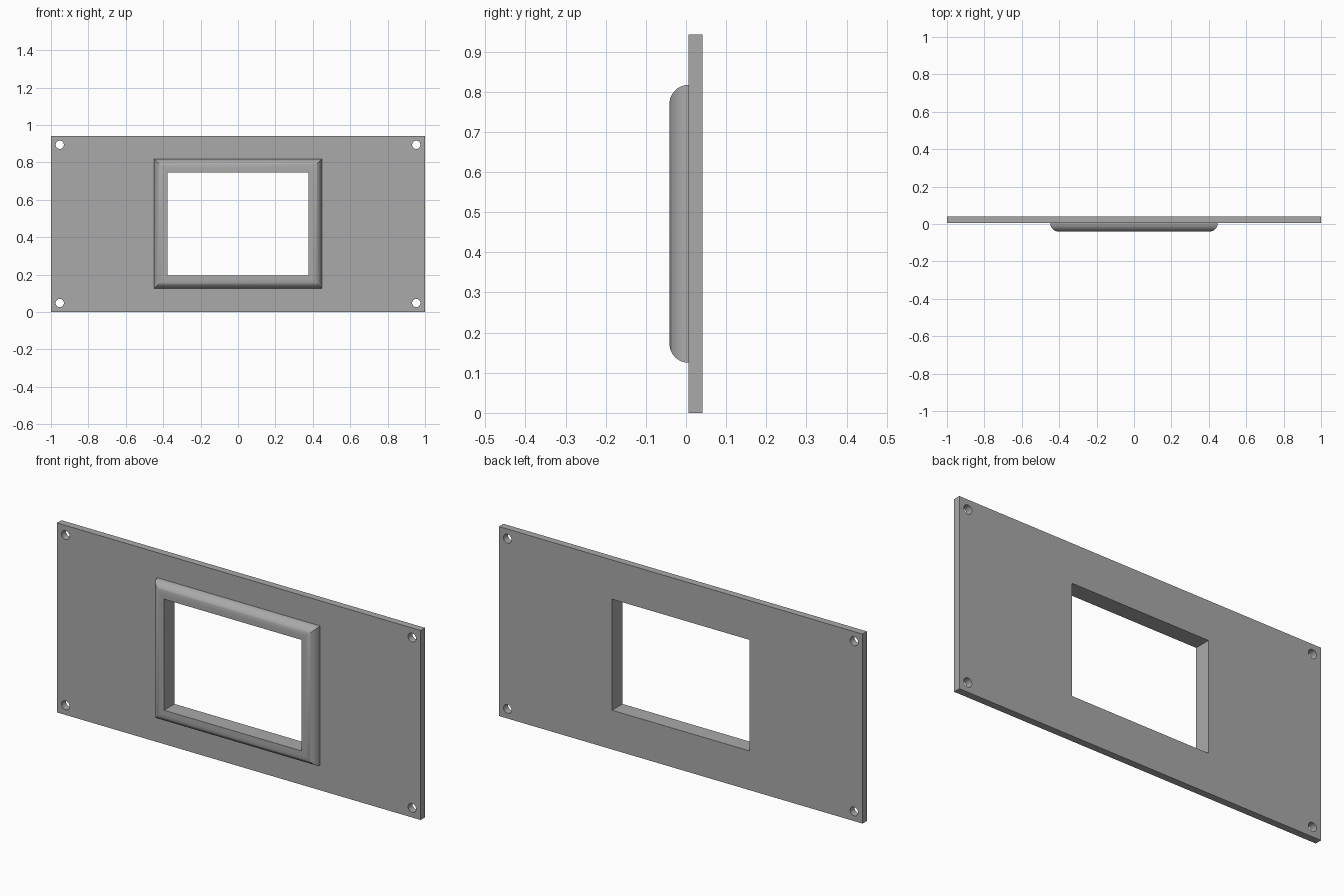
import bpy, bmesh, math
from mathutils import Matrix

cube = bpy.data.objects.get("Cube")
if cube:
    bpy.data.objects.remove(cube, do_unlink=True)

# Main dimensions
WIDTH, HEIGHT = 2.0, 0.94
BACK, SEAM, FRONT = 0.041, 0.006, -0.041
OPEN_X, OPEN_Z, MID_Z = 0.378, 0.276, 0.471
BORDER, ROUND = 0.07, 0.047

grey = bpy.data.materials.new("plain grey")
grey.use_nodes = True
grey.diffuse_color = (0.4, 0.4, 0.4, 1)
grey.node_tree.nodes["Principled BSDF"].inputs["Base Color"].default_value = (0.4, 0.4, 0.4, 1)


def rectangle(half_x, half_z):
    return [(sx * half_x, MID_Z + sz * half_z)
            for sx, sz in ((-1, -1), (1, -1), (1, 1), (-1, 1))]


def circle(x, z, radius, sides=32):
    return [(x + radius * math.cos(math.tau * i / sides),
             z + radius * math.sin(math.tau * i / sides)) for i in range(sides)]


def smooth(obj):
    bpy.ops.object.select_all(action="DESELECT")
    obj.select_set(True)
    bpy.context.view_layer.objects.active = obj
    bpy.ops.object.shade_smooth_by_angle(angle=math.radians(30))


# Mounting plate: a filled outline with a window and four screw holes
outlines = [rectangle(WIDTH / 2, HEIGHT / 2 + 0.001), rectangle(OPEN_X, OPEN_Z)]
outlines += [circle(sx * 0.953, MID_Z + sz * 0.423, 0.022)
             for sx in (-1, 1) for sz in (-1, 1)]
curve = bpy.data.curves.new("plate outline", "CURVE")
curve.dimensions = "2D"
curve.fill_mode = "BOTH"
curve.extrude = (BACK - SEAM) / 2
for outline in outlines:
    spline = curve.splines.new("POLY")
    spline.points.add(len(outline) - 1)
    for point, (x, z) in zip(spline.points, outline):
        point.co = (x, z, 0, 1)
    spline.use_cyclic_u = True
plate = bpy.data.objects.new("mounting_plate", curve)
bpy.context.collection.objects.link(plate)
bpy.ops.object.select_all(action="DESELECT")
plate.select_set(True)
bpy.context.view_layer.objects.active = plate
bpy.ops.object.convert(target="MESH")
plate = bpy.context.object
plate.data.transform(Matrix.Translation((0, (BACK + SEAM) / 2, 0))
                     @ Matrix.Rotation(math.pi / 2, 4, "X"))
bm = bmesh.new()
bm.from_mesh(plate.data)
bmesh.ops.remove_doubles(bm, verts=bm.verts, dist=0.0001)
bmesh.ops.recalc_face_normals(bm, faces=bm.faces)
bm.to_mesh(plate.data)
bm.free()
plate.data.materials.clear()
plate.data.materials.append(grey)
smooth(plate)

# Window bezel: a quarter-round profile swept around the opening, mitred corners
profile = [(0, SEAM), (0, FRONT)]
for i in range(13):
    a = math.pi / 2 * i / 12
    profile.append((BORDER - ROUND + ROUND * math.sin(a), SEAM - ROUND * math.cos(a)))
bm = bmesh.new()
rings = [[bm.verts.new((x, y, z)) for x, z in rectangle(OPEN_X + d, OPEN_Z + d)]
         for d, y in profile]
for inner, outer in zip(rings, rings[1:] + rings[:1]):
    for i in range(4):
        j = (i + 1) % 4
        bm.faces.new((inner[i], inner[j], outer[j], outer[i]))
bmesh.ops.recalc_face_normals(bm, faces=bm.faces)
mesh = bpy.data.meshes.new("window_bezel")
bm.to_mesh(mesh)
bm.free()
mesh.materials.append(grey)
bezel = bpy.data.objects.new("window_bezel", mesh)
bpy.context.collection.objects.link(bezel)
smooth(bezel)
